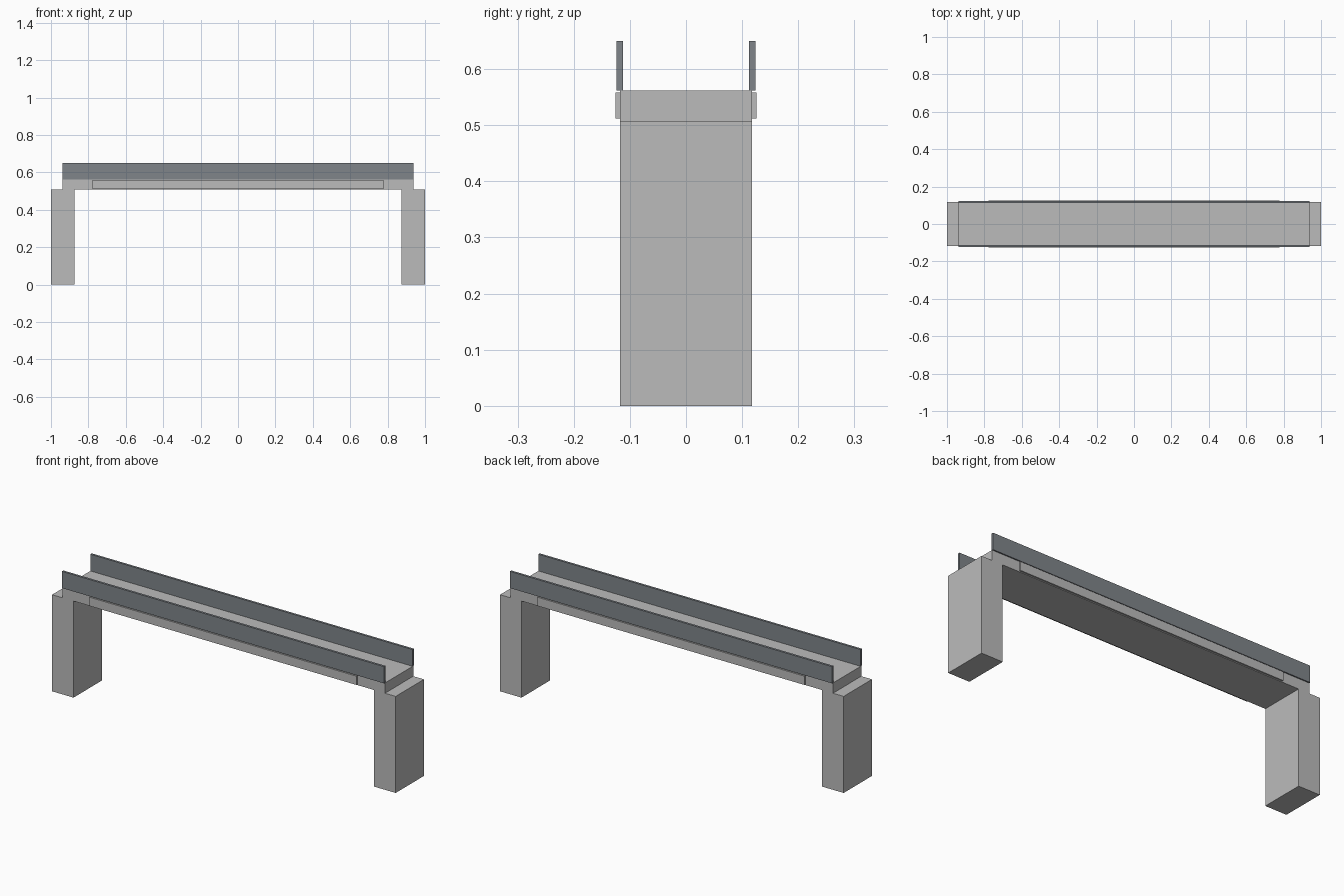
import bpy
import bmesh

if "Cube" in bpy.data.objects:
    bpy.data.objects.remove(bpy.data.objects["Cube"])


def material(name, rgb):
    m = bpy.data.materials.new(name)
    m.diffuse_color = (*rgb, 1.0)
    m.use_nodes = True
    m.node_tree.nodes["Principled BSDF"].inputs["Base Color"].default_value = m.diffuse_color
    return m


concrete = material("light_grey_concrete", (0.50, 0.50, 0.50))
steel = material("blue_grey_steel", (0.215, 0.235, 0.255))


def extrude_profile(name, profile, y0, y1, mat):
    """Extrude an (x, z) outline along y."""
    bm = bmesh.new()
    face = bm.faces.new([bm.verts.new((x, y0, z)) for x, z in profile])
    ext = bmesh.ops.extrude_face_region(bm, geom=[face])
    moved = [v for v in ext["geom"] if isinstance(v, bmesh.types.BMVert)]
    bmesh.ops.translate(bm, verts=moved, vec=(0, y1 - y0, 0))
    bmesh.ops.recalc_face_normals(bm, faces=bm.faces)
    mesh = bpy.data.meshes.new(name)
    bm.to_mesh(mesh)
    bm.free()
    mesh.materials.append(mat)
    obj = bpy.data.objects.new(name, mesh)
    bpy.context.collection.objects.link(obj)
    return obj


def rectangle(half_x, z0, z1):
    return [(-half_x, z0), (half_x, z0), (half_x, z1), (-half_x, z1)]


# Bridge body: deck and both piers in one stepped outline
half = [(0.875, 0.508), (0.875, 0), (1.0, 0), (1.0, 0.508),
        (0.938, 0.508), (0.938, 0.562)]
outline = half + [(-x, z) for x, z in reversed(half)]
extrude_profile("deck_and_piers", outline, -0.1175, 0.1175, concrete)

# Railings and side panels, one per side
for side, s in (("front", -1), ("back", 1)):
    extrude_profile(side + "_railing", rectangle(0.938, 0.562, 0.65),
                    s * 0.112, s * 0.124, steel)
    extrude_profile(side + "_side_panel", rectangle(0.777, 0.512, 0.558),
                    s * 0.1175, s * 0.126, concrete)
